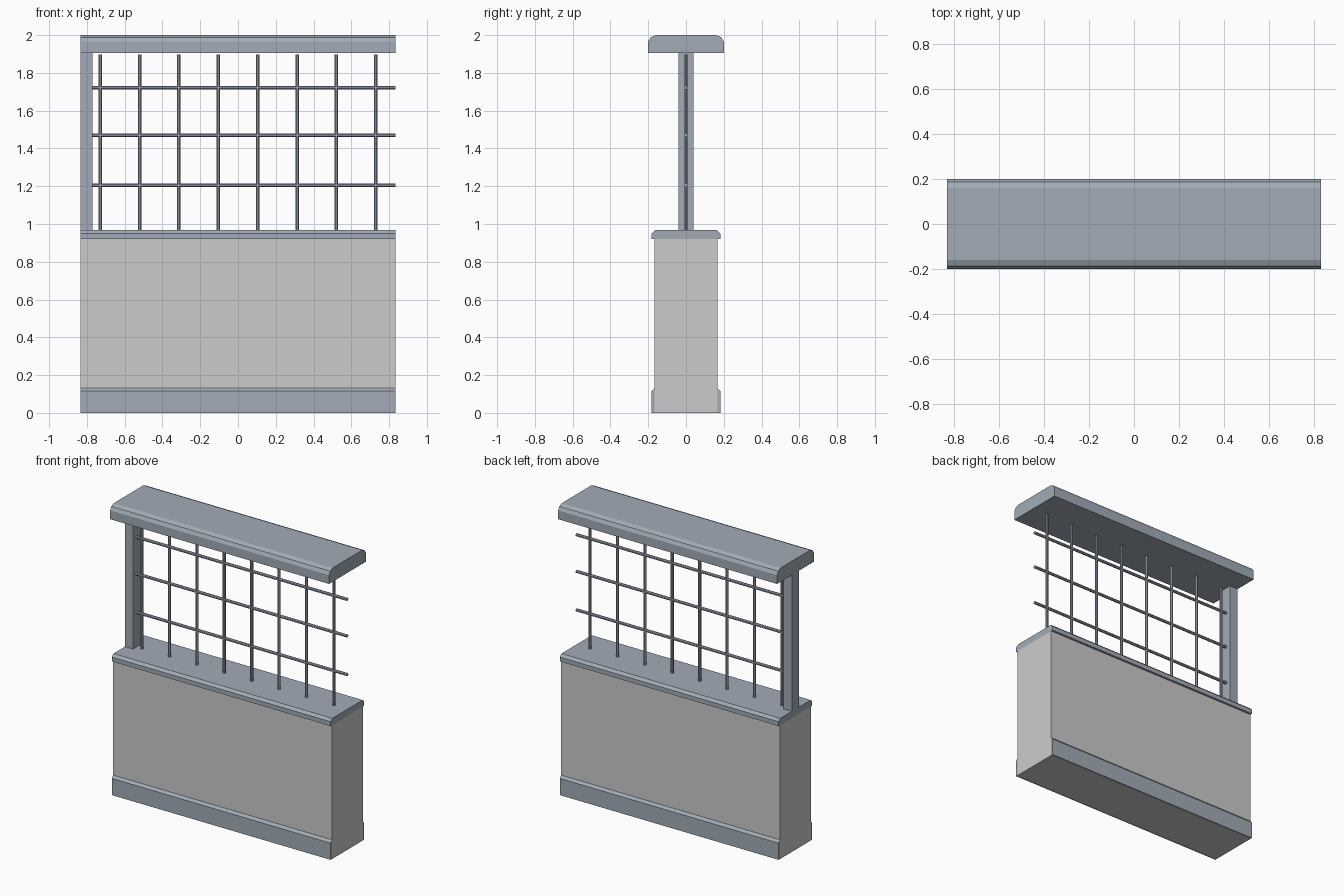
import bpy, bmesh, math
from mathutils import Matrix

if "Cube" in bpy.data.objects:
    bpy.data.objects.remove(bpy.data.objects["Cube"])

L = 0.833  # half length along x

slate = bpy.data.materials.new("slate")
slate.diffuse_color = (0.36, 0.41, 0.47, 1)
slate.use_nodes = True
slate.node_tree.nodes["Principled BSDF"].inputs["Base Color"].default_value = slate.diffuse_color


def finish(name, bm, mat=None):
    bmesh.ops.recalc_face_normals(bm, faces=bm.faces)
    me = bpy.data.meshes.new(name)
    bm.to_mesh(me)
    bm.free()
    if mat:
        me.materials.append(mat)
    ob = bpy.data.objects.new(name, me)
    bpy.context.collection.objects.link(ob)
    return ob


def extrude_x(name, profile, mat=None, x0=-L, x1=L):
    """Sweep a (y, z) outline along x."""
    bm = bmesh.new()
    face = bm.faces.new([bm.verts.new((x0, y, z)) for y, z in profile])
    ext = bmesh.ops.extrude_face_region(bm, geom=[face])["geom"]
    verts = [v for v in ext if isinstance(v, bmesh.types.BMVert)]
    bmesh.ops.translate(bm, verts=verts, vec=(x1 - x0, 0, 0))
    return finish(name, bm, mat)


def symmetric(half):
    """Close a right-hand half outline by mirroring it in y."""
    return half + [(-y, z) for y, z in reversed(half)]


def rod(name, length, centre, rotation=Matrix()):
    bm = bmesh.new()
    spin = Matrix.Rotation(math.pi / 8, 4, 'Z')
    bmesh.ops.create_cone(bm, cap_ends=True, segments=8, radius1=0.01,
                          radius2=0.01, depth=length,
                          matrix=Matrix.Translation(centre) @ rotation @ spin)
    return finish(name, bm, slate)


# Plain wall body
extrude_x("wall", symmetric([(0.167, 0), (0.167, 0.92)]))

# Skirting strips on both faces of the wall
for side, s in (("front", -1), ("back", 1)):
    strip = [(0.167, 0), (0.182, 0), (0.182, 0.115), (0.167, 0.132)]
    extrude_x(side + "_skirting", [(s * y, z) for y, z in strip], slate)

# Chamfered sill on the wall and rounded coping at the top
extrude_x("sill", symmetric([(0.182, 0.92), (0.182, 0.95), (0.165, 0.967)]), slate)
extrude_x("coping", symmetric([(0.2, 1.905), (0.2, 1.965), (0.188, 1.988),
                               (0.16, 2.0)]), slate)

# Post at the left end
extrude_x("post", symmetric([(0.04, 0.967), (0.04, 1.905)]), slate, -L, -0.77)

# Upright bars
for i in range(8):
    rod(f"upright_bar_{i + 1}", 0.93, ((i - 3.5) * 0.2085, 0, 1.432))

# Cross bars running from the post to the open end
for i, z in enumerate((1.205, 1.47, 1.722)):
    rod(f"cross_bar_{i + 1}", L + 0.772, ((L - 0.772) / 2, 0, z),
        Matrix.Rotation(math.pi / 2, 4, 'Y'))
